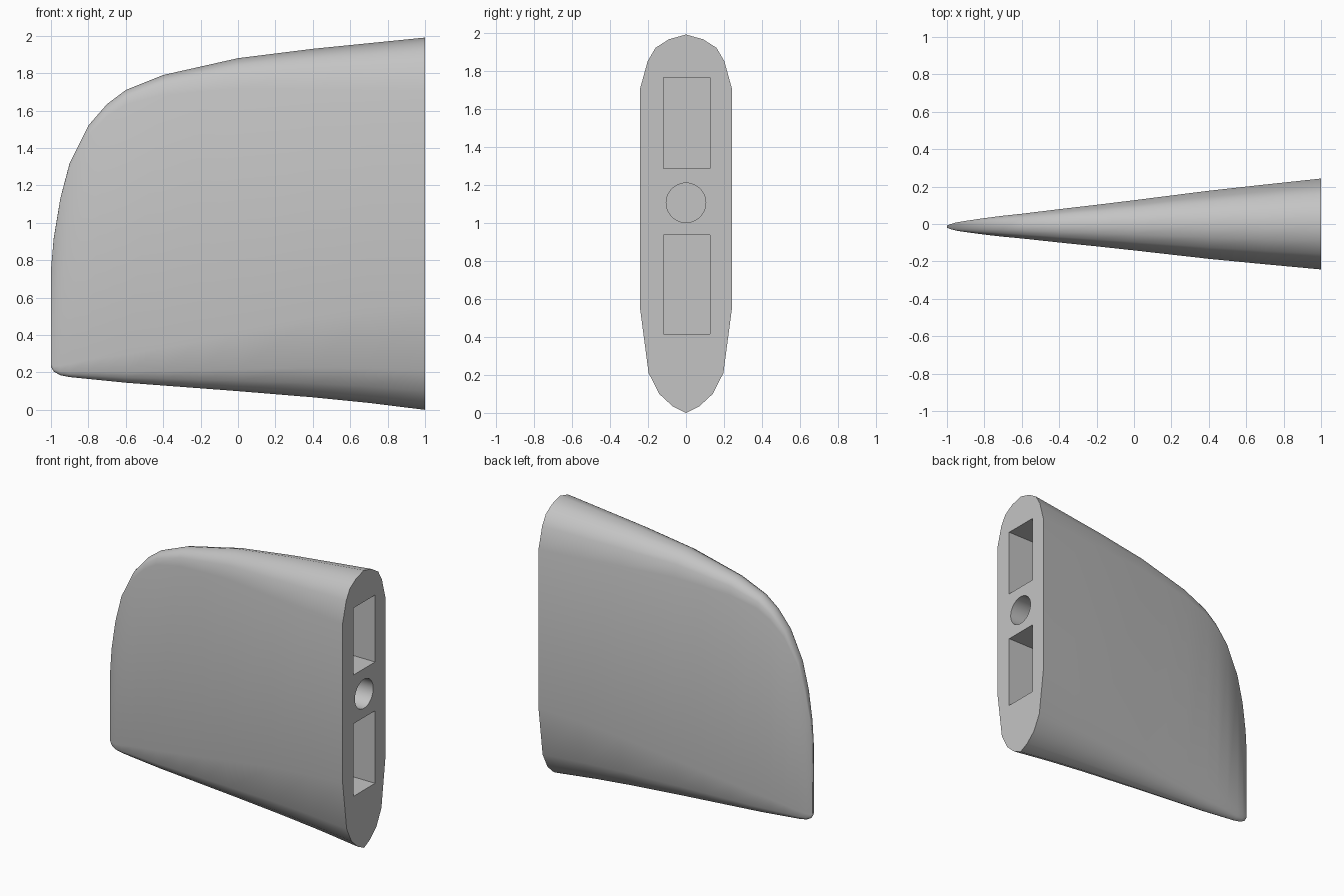
import bpy, bmesh
from mathutils import Matrix, Vector

if "Cube" in bpy.data.objects:
    bpy.data.objects.remove(bpy.data.objects["Cube"], do_unlink=True)

grey = bpy.data.materials.new("light grey")
grey.use_nodes = True
colour = (0.55, 0.55, 0.55, 1)
grey.diffuse_color = colour
grey.node_tree.nodes["Principled BSDF"].inputs["Base Color"].default_value = colour


def make_object(name, bm):
    bmesh.ops.recalc_face_normals(bm, faces=bm.faces)
    mesh = bpy.data.meshes.new(name)
    bm.to_mesh(mesh)
    bm.free()
    mesh.materials.append(grey)
    obj = bpy.data.objects.new(name, mesh)
    bpy.context.collection.objects.link(obj)
    return obj


# Rounded edges of the root section: (half width fraction, distance from end)
top_edge = [(0, 0), (.37, .025), (.66, .07), (.83, .14), (1, .29)]
bottom_edge = [(0, 0), (.29, .035), (.58, .1), (.81, .21), (1, .56)]
ROOT = .243

# Stations along the fin: x, bottom z, top z, half width
stations = [
    (-1, .23, .75, .006), (-.985, .205, .92, .012), (-.95, .185, 1.13, .022),
    (-.9, .175, 1.32, .03), (-.8, .165, 1.52, .044), (-.7, .155, 1.635, .056),
    (-.6, .145, 1.71, .066), (-.4, .13, 1.79, .089), (-.2, .115, 1.835, .111),
    (0, .1, 1.88, .134), (.4, .067, 1.93, .182), (.7, .037, 1.96, .213),
    (1, 0, 1.99, ROOT),
]


def section(x, low, high, half):
    """Closed outline of the fin at x, counted round from the top."""
    shrink = half / ROOT
    right = [(f * half, high - d * shrink) for f, d in top_edge]
    right += [(f * half, low + d * shrink) for f, d in reversed(bottom_edge)]
    left = [(-y, z) for y, z in reversed(right[1:-1])]
    shift = -.007 * (1 - x)
    return [Vector((x, y + shift, z)) for y, z in right + left]


# Fin body, lofted from thin tip to thick root
bm = bmesh.new()
rings = [[bm.verts.new(p) for p in section(*s)] for s in stations]
for a, b in zip(rings, rings[1:]):
    for i in range(len(a)):
        j = (i + 1) % len(a)
        bm.faces.new((a[i], a[j], b[j], b[i]))
bm.faces.new(rings[0])
bm.faces.new(rings[-1])
fin = make_object("fin_body", bm)


def cut_pocket(bm, name):
    cutter = make_object(name, bm)
    cutter.hide_render = True
    mod = fin.modifiers.new(name, "BOOLEAN")
    mod.operation = "DIFFERENCE"
    mod.solver = "EXACT"
    mod.object = cutter
    bpy.context.view_layer.objects.active = fin
    bpy.ops.object.modifier_apply(modifier=name)
    bpy.data.objects.remove(cutter, do_unlink=True)


# Two rectangular pockets in the root face
for name, low, high in (("lower_pocket", .415, .935), ("upper_pocket", 1.285, 1.765)):
    bm = bmesh.new()
    size = Matrix.Diagonal((1.2, .245, high - low, 1))
    place = Matrix.Translation((1, .003, (low + high) / 2))
    bmesh.ops.create_cube(bm, size=1, matrix=place @ size)
    cut_pocket(bm, name)

# Round pivot hole between them
bm = bmesh.new()
turn = Matrix.Translation((1, 0, 1.105)) @ Matrix.Rotation(1.5708, 4, "Y")
bmesh.ops.create_cone(bm, cap_ends=True, segments=48, radius1=.104, radius2=.104,
                      depth=1.4, matrix=turn)
cut_pocket(bm, "pivot_hole")

# Smooth skin with a crisp root rim
bpy.ops.object.select_all(action="DESELECT")
fin.select_set(True)
bpy.context.view_layer.objects.active = fin
bpy.ops.object.shade_smooth_by_angle(angle=1.1)
